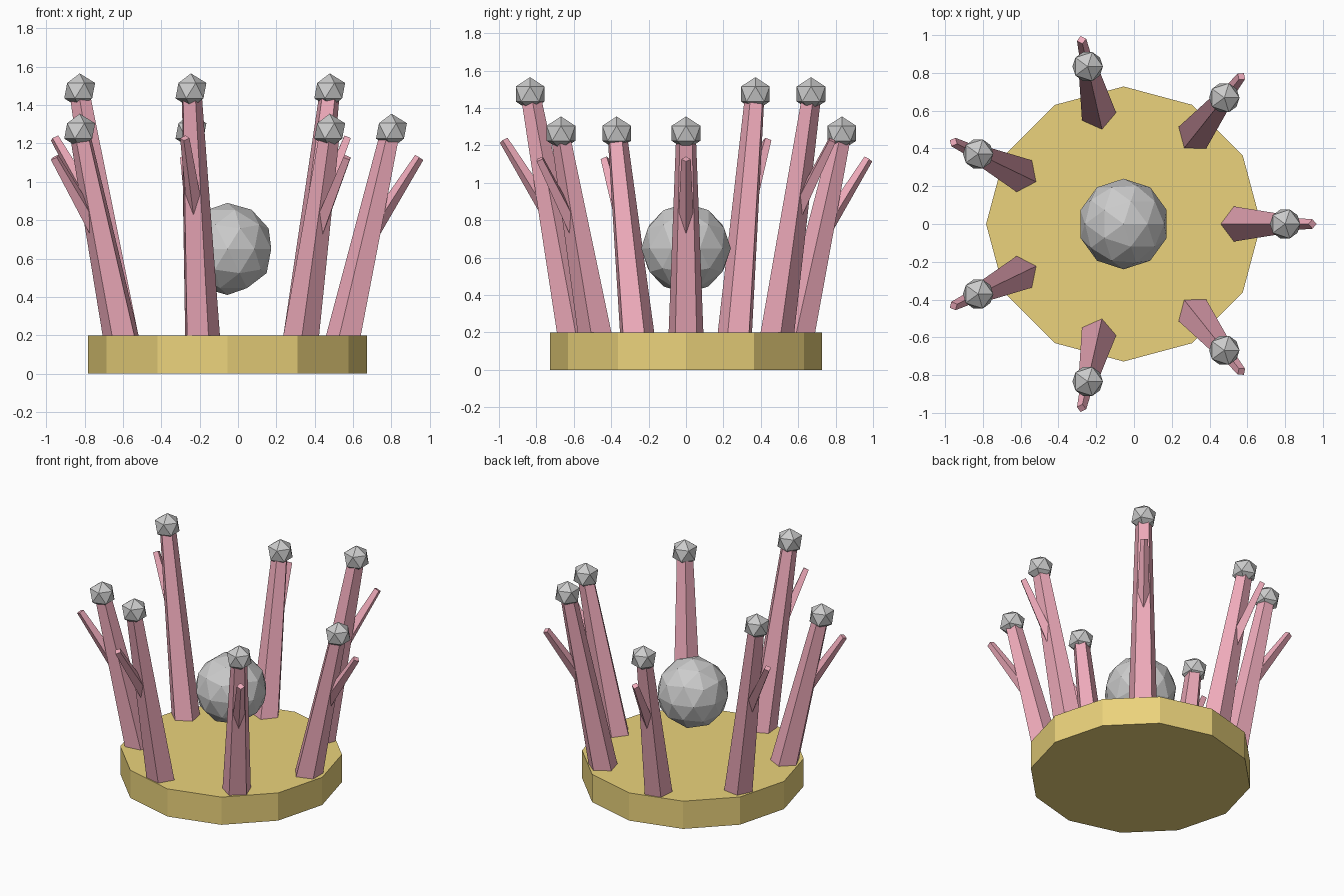
import bpy
from math import sin, cos, pi, atan2, hypot
from mathutils import Matrix

if "Cube" in bpy.data.objects:
    bpy.data.objects.remove(bpy.data.objects["Cube"])

CX = -0.055          # shared centre axis of base, orb and ring
COUNT = 7


def material(name, rgb):
    m = bpy.data.materials.new(name)
    m.diffuse_color = (*rgb, 1)
    m.use_nodes = True
    m.node_tree.nodes["Principled BSDF"].inputs["Base Color"].default_value = m.diffuse_color
    return m


gold = material("gold", (0.83, 0.65, 0.20))
pink = material("pink", (0.87, 0.41, 0.50))


def frustum(name, sides, r0, r1, length, matrix, mat):
    """Tapered prism along local z, first corner pointing to local -x."""
    verts = [(r * cos(pi + 2 * pi * i / sides), r * sin(pi + 2 * pi * i / sides), z)
             for r, z in ((r0, 0), (r1, length)) for i in range(sides)]
    faces = [(i, (i + 1) % sides, (i + 1) % sides + sides, i + sides) for i in range(sides)]
    faces += [tuple(reversed(range(sides))), tuple(range(sides, 2 * sides))]
    me = bpy.data.meshes.new(name)
    me.from_pydata(verts, [], faces)
    me.materials.append(mat)
    ob = bpy.data.objects.new(name, me)
    ob.matrix_world = matrix
    bpy.context.collection.objects.link(ob)


def ball(name, radius, loc, subdivisions):
    bpy.ops.mesh.primitive_ico_sphere_add(subdivisions=subdivisions, radius=radius, location=loc)
    bpy.context.object.name = name


def limb(name, sides, r0, r1, start, end, angle, mat):
    """Frustum between two (radial, z) points in the vertical plane at an angle."""
    dr, dz = end[0] - start[0], end[1] - start[1]
    m = (Matrix.Translation((CX, 0, 0)) @ Matrix.Rotation(angle, 4, 'Z')
         @ Matrix.Translation((start[0], 0, start[1]))
         @ Matrix.Rotation(atan2(dr, dz), 4, 'Y'))
    frustum(name, sides, r0, r1, hypot(dr, dz), m, mat)


# Base plate and floating centre orb
frustum("base", 12, 0.728, 0.728, 0.2, Matrix.Translation((CX, 0, 0)), gold)
ball("centre_orb", 0.24, (CX, 0, 0.65), 2)

# Ring of leaning stalks, alternating short and tall
for k in range(COUNT):
    a = 2 * pi * k / COUNT
    top = 1.475 if k % 2 else 1.265
    rise = top - 0.2
    slope = 0.24 / rise
    limb(f"stalk_{k}", 5, 0.099, 0.055, (0.615 - 0.04 * slope, 0.16), (0.855, top), a, pink)
    # Side branch growing outward from about mid height
    z = 0.2 + 0.48 * rise
    limb(f"branch_{k}", 4, 0.045, 0.025, (0.735, z), (1.0, z + 0.416), a, pink)
    # Faceted tip ball
    ball(f"tip_ball_{k}", 0.09, (CX + 0.855 * cos(a), 0.855 * sin(a), top), 1)
